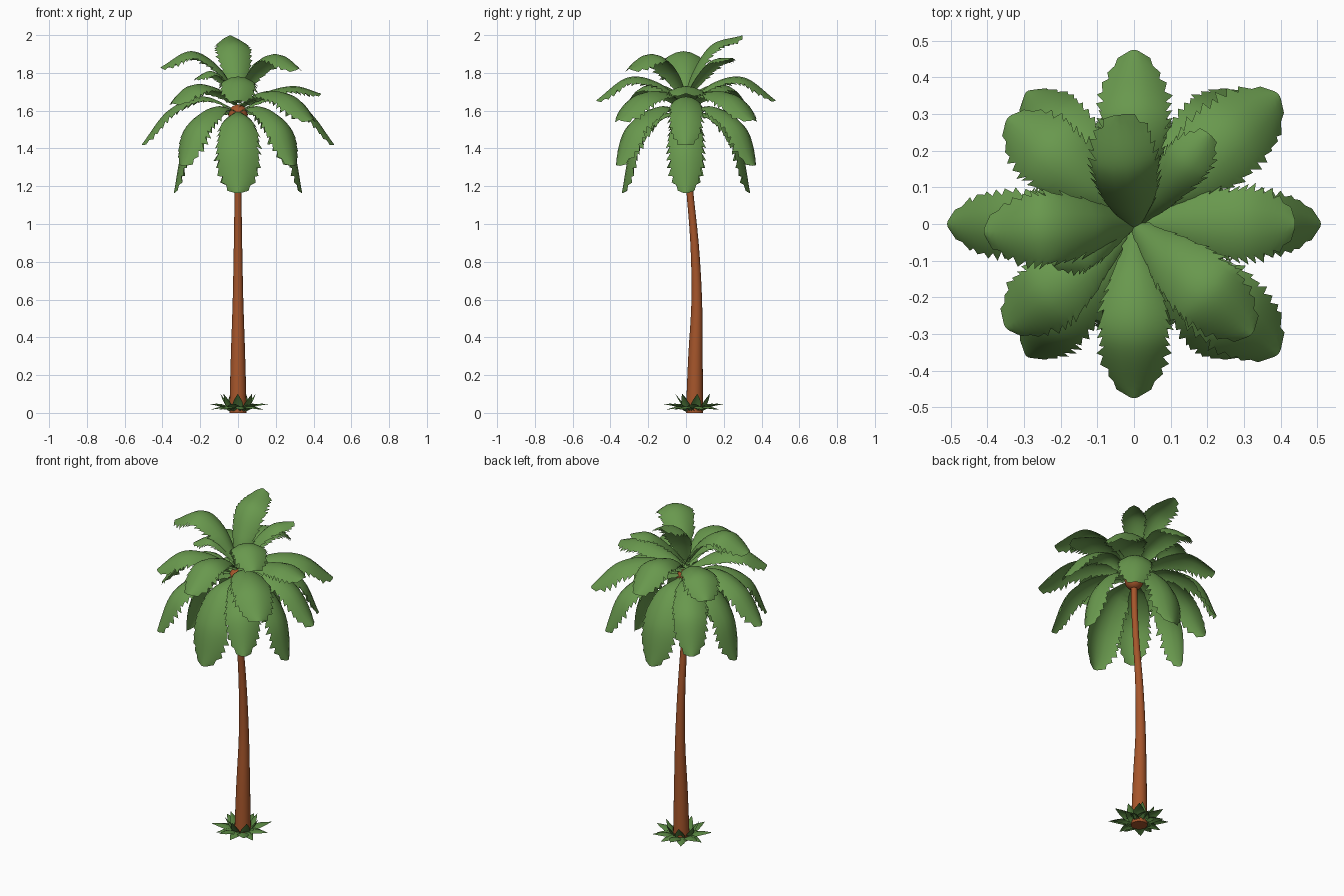
import bpy, bmesh, math, random
from mathutils import Vector

if "Cube" in bpy.data.objects:
    bpy.data.objects.remove(bpy.data.objects["Cube"])

random.seed(4)


def material(name, rgb):
    m = bpy.data.materials.new(name)
    m.diffuse_color = (*rgb, 1)
    m.use_nodes = True
    m.node_tree.nodes["Principled BSDF"].inputs["Base Color"].default_value = m.diffuse_color
    return m


LEAF = material("leaf_green", (0.14, 0.315, 0.075))
GRASS = material("dark_leaf_green", (0.095, 0.23, 0.052))
BARK = material("bark_brown", (0.38, 0.092, 0.024))


def finish(bm, name, mat, smooth=True):
    me = bpy.data.meshes.new(name)
    bm.normal_update()
    bm.to_mesh(me)
    bm.free()
    me.materials.append(mat)
    for p in me.polygons:
        p.use_smooth = smooth
    ob = bpy.data.objects.new(name, me)
    bpy.context.collection.objects.link(ob)
    return ob


def spline(pts, t):
    """Catmull-Rom point at t in 0..1 through a list of vectors."""
    n = len(pts) - 1
    i = min(int(t * n), n - 1)
    f = t * n - i
    b, c = pts[i], pts[i + 1]
    a = pts[i - 1] if i > 0 else b * 2 - c
    d = pts[i + 2] if i + 2 <= n else c * 2 - b
    return 0.5 * (2 * b + (c - a) * f + (2 * a - 5 * b + 4 * c - d) * f * f
                  + (3 * b - a - 3 * c + d) * f ** 3)


def leaf(name, azimuth, path, half, mat, centre=(0, 0), teeth=16, arch=0.42, pointed=False):
    """Arched leaf blade following a path of (radius, height) points."""
    az = math.radians(azimuth)
    out = Vector((math.cos(az), math.sin(az), 0))
    side = Vector((-math.sin(az), math.cos(az), 0))
    base = Vector((*centre, 0))
    pts = [base + out * r + Vector((0, 0, z)) for r, z in path]
    bm = bmesh.new()
    rows = []
    n = teeth * 2
    for k in range(n + 1):
        t = k / n
        p = spline(pts, t)
        tan = (spline(pts, min(t + 0.01, 1)) - spline(pts, max(t - 0.01, 0))).normalized()
        nor = tan.cross(side)
        if pointed:
            w = half * max(0.02, math.sin(math.pi * (0.15 + 0.85 * t)))
        else:
            w = half * (0.1 + 0.9 * math.sin(math.pi / 2 * min(t / 0.62, 1)))
            if t > 0.7:
                w *= math.sqrt(max(0.02, 1 - ((t - 0.7) / 0.3) ** 2))
        row = []
        for u in (-1, -0.8, -0.4, 0, 0.4, 0.8, 1):
            x, fwd = u, 0
            if abs(u) == 1 and not pointed:      # irregular saw-tooth rim
                x = u * (random.uniform(0.98, 1.14) if k % 2 else random.uniform(0.84, 0.96))
                fwd = 0.018 if k % 2 and t > 0.1 else 0
            row.append(bm.verts.new(p + side * x * w - nor * arch * x * x * w
                                    + tan * fwd * (1 if t < 0.9 else 0.4)))
        rows.append(row)
    for a, b in zip(rows, rows[1:]):
        for j in range(6):
            bm.faces.new((a[j], b[j], b[j + 1], a[j + 1]))
    return finish(bm, name, mat)


# trunk: gently bowed tapering tube (y, z, radius)
bm = bmesh.new()
prof = [Vector(v) for v in ((0.045, 0.0, 0.046), (0.05, 0.3, 0.038), (0.057, 0.6, 0.028),
                            (0.045, 0.9, 0.022), (0.018, 1.2, 0.018), (0.002, 1.45, 0.018),
                            (0.0, 1.62, 0.018))]
rings = []
for k in range(25):
    y, z, r = spline(prof, k / 24)
    rings.append([bm.verts.new((r * math.cos(a), y + r * math.sin(a), z))
                  for a in (math.tau * i / 20 for i in range(20))])
for a, b in zip(rings, rings[1:]):
    for i in range(20):
        j = (i + 1) % 20
        bm.faces.new((a[i], a[j], b[j], b[i]))
bm.faces.new(rings[0][::-1])
bm.faces.new(rings[-1])
trunk = finish(bm, "trunk", BARK)
bpy.context.view_layer.objects.active = trunk
trunk.select_set(True)
bpy.ops.object.shade_smooth_by_angle(angle=math.radians(40))

# crown ball where the fronds start
bm = bmesh.new()
bmesh.ops.create_uvsphere(bm, u_segments=20, v_segments=12, radius=0.052)
bmesh.ops.translate(bm, verts=bm.verts, vec=(0, 0, 1.58))
finish(bm, "crown_ball", BARK)

# lowest hanging fronds on the four axes
for i in range(4):
    leaf(f"hanging_frond_{i}", 90 * i, [(0.02, 1.6), (0.17, 1.56), (0.29, 1.4), (0.34, 1.165)],
         0.115 if i % 2 else 0.095, LEAF)

# drooping diagonal fronds
for i, az in enumerate((51, 129, 231, 309)):
    leaf(f"drooping_frond_{i}", az,
         [(0.02, 1.6), (0.19, 1.62), (0.37, 1.52), (0.465, 1.31)], 0.095, LEAF)

# middle fronds, left and right
for i in range(2):
    leaf(f"side_frond_{i}", 180 * i, [(0.02, 1.61), (0.19, 1.675), (0.37, 1.6), (0.51, 1.42)],
         0.09, LEAF)

# middle fronds, front and back
for i in range(2):
    leaf(f"front_back_frond_{i}", 90 + 180 * i,
         [(0.01, 1.64), (0.15, 1.75), (0.31, 1.775), (0.475, 1.655)], 0.097, LEAF)

# upper middle fronds: (azimuth, half width, arch, path)
UPPER = [
    (42, 0.11, 0.42, [(0.01, 1.62), (0.18, 1.7), (0.37, 1.68), (0.53, 1.55)]),
    (318, 0.11, 0.42, [(0.01, 1.62), (0.18, 1.7), (0.37, 1.68), (0.53, 1.55)]),
    (140, 0.1, 0.42, [(0, 1.63), (0.16, 1.72), (0.31, 1.735), (0.45, 1.64)]),
    (219, 0.1, 0.42, [(0, 1.63), (0.16, 1.72), (0.31, 1.735), (0.45, 1.64)]),
    (0, 0.1, 0.35, [(0, 1.63), (0.15, 1.7), (0.3, 1.73), (0.44, 1.69)]),
]
for i, (az, h, arch, path) in enumerate(UPPER):
    leaf(f"upper_frond_{i}", az, path, h, LEAF, arch=arch)

# top fronds: (azimuth, half width, path)
TOP = [
    (98, 0.093, [(-0.02, 1.64), (0.04, 1.81), (0.14, 1.95), (0.3, 1.998)]),
    (183, 0.1, [(-0.02, 1.64), (0.1, 1.83), (0.25, 1.915), (0.41, 1.83)]),
    (317, 0.1, [(-0.02, 1.64), (0.12, 1.82), (0.27, 1.9), (0.44, 1.82)]),
    (50, 0.065, [(-0.02, 1.64), (0.09, 1.78), (0.2, 1.87), (0.32, 1.88)]),
    (205, 0.06, [(-0.01, 1.64), (0.08, 1.76), (0.16, 1.81), (0.25, 1.77)]),
]
for i, (az, h, path) in enumerate(TOP):
    leaf(f"top_frond_{i}", az, path, h, LEAF)

# grass tuft around the foot: low ring, spreading ring and upright ring
RINGS = [
    ("low_blade", 7, 20, 0.034, [(0.01, 0.004), (0.07, 0.035), (0.145, 0.018)]),
    ("spreading_blade", 7, 0, 0.034, [(0.02, 0.01), (0.09, 0.045), (0.17, 0.048)]),
    ("upright_blade", 7, 12, 0.027, [(0.03, 0.01), (0.06, 0.055), (0.095, 0.1)]),
]
for name, count, start, half, path in RINGS:
    for i in range(count):
        leaf(f"{name}_{i}", start + 360 * i / count, path, half, GRASS, (0, 0.04), 5, 0.35, True)
